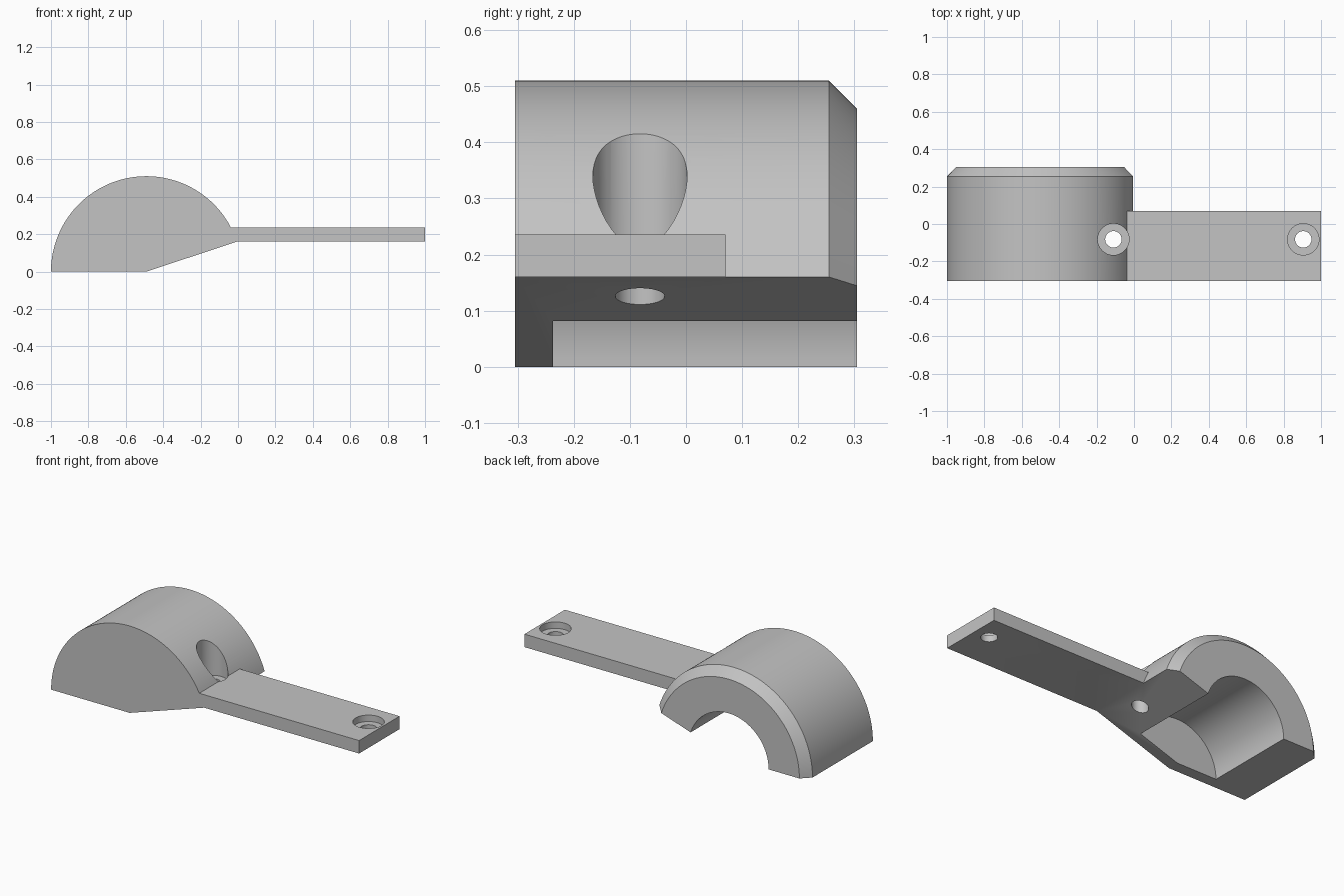
import bpy, bmesh
from math import sin, cos, atan2, pi, radians

if "Cube" in bpy.data.objects:
    bpy.data.objects.remove(bpy.data.objects["Cube"], do_unlink=True)

CX, R, BORE = -0.49, 0.51, 0.26        # barrel axis and radii
FRONT, BACK, CHAMFER = -0.305, 0.305, 0.05
BAR_LOW, BAR_TOP = 0.16, 0.236
HOLE_Y = -0.082
START = atan2(BAR_LOW, 0.484)          # angle of the sloping underside

grey = bpy.data.materials.new("light_grey")
grey.use_nodes = True
colour = (0.55, 0.55, 0.55, 1)
grey.diffuse_color = colour
grey.node_tree.nodes["Principled BSDF"].inputs["Base Color"].default_value = colour


def finish(name, bm):
    bmesh.ops.recalc_face_normals(bm, faces=bm.faces)
    mesh = bpy.data.meshes.new(name)
    bm.to_mesh(mesh)
    bm.free()
    mesh.materials.append(grey)
    ob = bpy.data.objects.new(name, mesh)
    bpy.context.collection.objects.link(ob)
    return ob


def loft(name, rings):
    """Join rings of points with side faces and close both ends."""
    bm = bmesh.new()
    loops = [[bm.verts.new(p) for p in ring] for ring in rings]
    n = len(loops[0])
    for a, b in zip(loops, loops[1:]):
        for i in range(n):
            j = (i + 1) % n
            bm.faces.new((a[i], a[j], b[j], b[i]))
    bm.faces.new(loops[0])
    bm.faces.new(loops[-1])
    return finish(name, bm)


def sector(y, r, steps=72):
    arc = [START + (pi - START) * i / steps for i in range(steps + 1)]
    return [(CX, y, 0)] + [(CX + r * cos(a), y, r * sin(a)) for a in arc]


def circle_y(y, r, n=96):
    return [(CX + r * cos(2 * pi * i / n), y, r * sin(2 * pi * i / n)) for i in range(n)]


def circle_z(x, z, r, n=48):
    return [(x + r * cos(2 * pi * i / n), HOLE_Y + r * sin(2 * pi * i / n), z) for i in range(n)]


def rect_z(z):
    return [(-0.05, FRONT, z), (1, FRONT, z), (1, 0.07, z), (-0.05, 0.07, z)]


def combine(target, tool, operation):
    mod = target.modifiers.new(operation.title(), 'BOOLEAN')
    mod.operation, mod.object, mod.solver = operation, tool, 'EXACT'
    bpy.ops.object.select_all(action='DESELECT')
    bpy.context.view_layer.objects.active = target
    target.select_set(True)
    bpy.ops.object.modifier_apply(modifier=mod.name)
    bpy.data.objects.remove(tool, do_unlink=True)


# Half barrel with a chamfered back rim and a sloping underside
bracket = loft("half_barrel_bracket", [
    sector(FRONT, R), sector(BACK - CHAMFER, R), sector(BACK, R - CHAMFER)])

# Flat mounting bar
combine(bracket, loft("mounting_bar", [rect_z(BAR_LOW), rect_z(BAR_TOP)]), 'UNION')

# Blind bore, open at the back
combine(bracket, loft("bore_cutter", [circle_y(-0.237, BORE), circle_y(0.5, BORE)]), 'DIFFERENCE')

# Stepped screw holes
for x in (-0.11, 0.905):
    combine(bracket, loft("screw_cutter", [
        circle_z(x, -0.1, 0.044), circle_z(x, 0.198, 0.044),
        circle_z(x, 0.198, 0.084), circle_z(x, 0.7, 0.084)]), 'DIFFERENCE')

bpy.ops.object.shade_smooth_by_angle(angle=radians(25))
